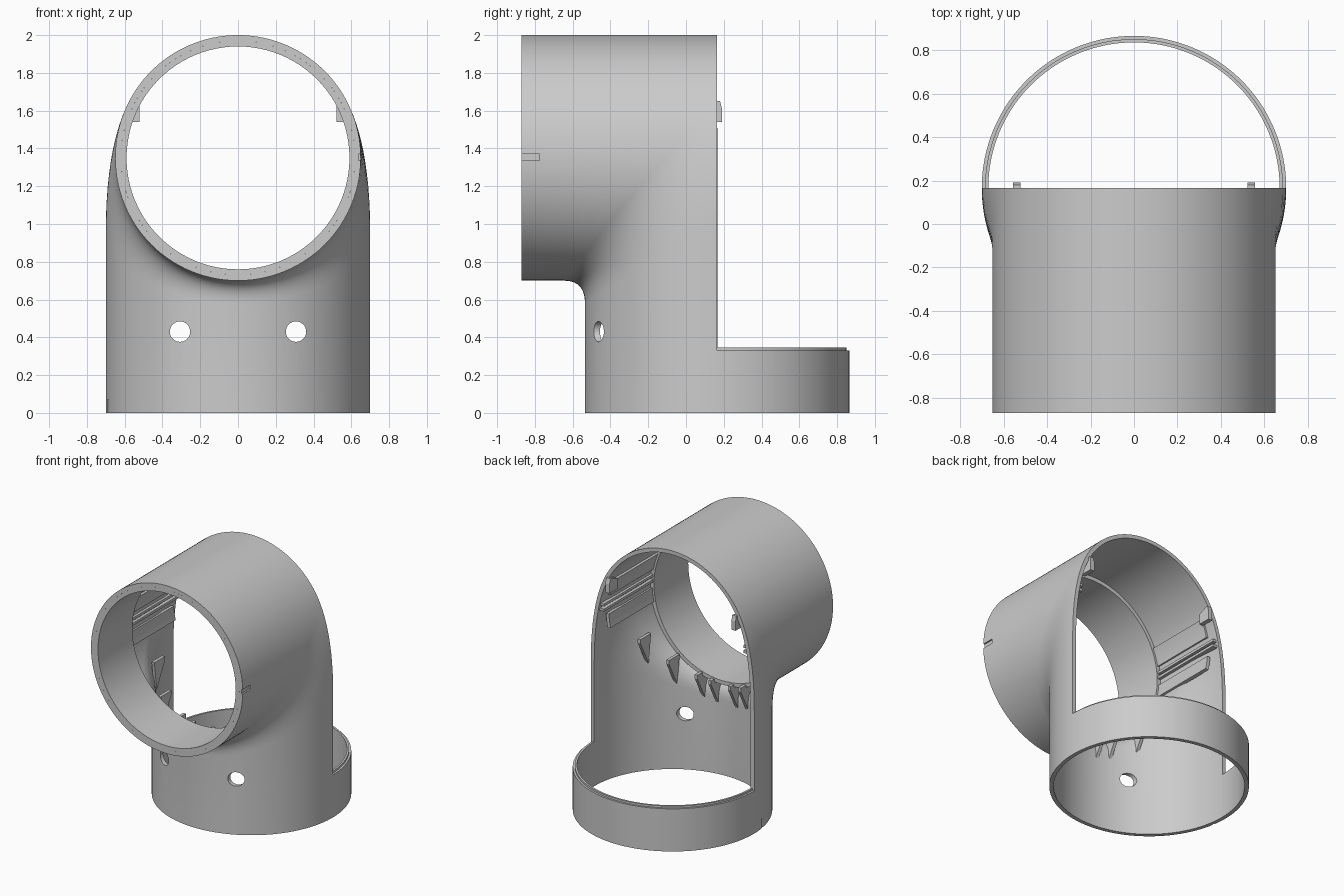
import bpy, bmesh
from math import sin, cos, pi, radians
from mathutils import Vector

if "Cube" in bpy.data.objects:
    bpy.data.objects.remove(bpy.data.objects["Cube"])

CY, RV = 0.165, 0.70          # upright tube: axis y, radius
CZ, RH = 1.35, 0.65           # horizontal tube: axis z, radius
FRONT, WALL = -0.87, 0.03
ROOT = bpy.context.scene.collection


def finish(bm, name, smooth=True):
    me = bpy.data.meshes.new(name)
    bm.to_mesh(me)
    bm.free()
    ob = bpy.data.objects.new(name, me)
    ROOT.objects.link(ob)
    if smooth:
        shade(ob)
    return ob


def select(ob):
    bpy.ops.object.select_all(action='DESELECT')
    ob.select_set(True)
    bpy.context.view_layer.objects.active = ob


def shade(ob):
    select(ob)
    bpy.ops.object.shade_smooth_by_angle(angle=radians(32))


def box(name, lo, hi):
    bm = bmesh.new()
    bmesh.ops.create_cube(bm, size=1)
    for v in bm.verts:
        v.co = [(a + b) / 2 + c * (b - a) for a, b, c in zip(lo, hi, v.co)]
    return finish(bm, name, False)


def prism(name, x0, x1, yz):
    """Extrude a y-z outline along x."""
    bm = bmesh.new()
    f = bm.faces.new([bm.verts.new((x0, y, z)) for y, z in yz])
    ext = bmesh.ops.extrude_face_region(bm, geom=[f])['geom']
    bmesh.ops.translate(bm, vec=(x1 - x0, 0, 0),
                        verts=[g for g in ext if isinstance(g, bmesh.types.BMVert)])
    bmesh.ops.recalc_face_normals(bm, faces=bm.faces)
    return finish(bm, name, False)


def sweep(name, profile, place, a0, a1, n, capped):
    """Sweep a closed profile round an arc; place(r, h, angle) gives the point."""
    bm = bmesh.new()
    rings = [[bm.verts.new(place(r, h, a0 + (a1 - a0) * i / n)) for r, h in profile]
             for i in range(n + 1)]
    k = len(profile)
    for A, B in zip(rings, rings[1:]):
        for j in range(k):
            bm.faces.new((A[j], A[(j + 1) % k], B[(j + 1) % k], B[j]))
    if capped:
        bm.faces.new(rings[0])
        bm.faces.new(rings[-1])
    else:
        bmesh.ops.remove_doubles(bm, verts=bm.verts, dist=1e-5)
    bmesh.ops.recalc_face_normals(bm, faces=bm.faces)
    return finish(bm, name)


# Elbow shell: upright columns that bend over into the horizontal tube
def column(phi):
    s = abs(phi) / (pi / 2)
    sign = 1 if phi >= 0 else -1
    x, y = RV * sin(abs(phi)), CY - RV * cos(phi)
    al = radians(-90 + 115 * s)
    p1 = Vector((x, y, CZ - RH * cos(phi) + 0.04 * s * s))
    p0 = p1 - Vector((0, 0, 0.12 + 0.32 * s * s))
    p2 = Vector((RH * cos(al), y - 0.11 * cos(phi), CZ + RH * sin(al)))
    pts = [Vector((x, y, 0))]
    for i in range(11):
        t = i / 10
        pts.append(p0 * (1 - t) ** 2 + p1 * 2 * t * (1 - t) + p2 * t * t)
    pts.append(Vector((p2.x, FRONT, p2.z)))
    return [Vector((p.x * sign, p.y, p.z)) for p in pts]


bm = bmesh.new()
N = 36
cols = [[bm.verts.new(p) for p in column(pi / 2 * i / N)] for i in range(-N, N + 1)]
M = 44
crown = []
for i in range(M + 1):
    a = radians(25 + 130 * i / M)
    crown.append([bm.verts.new((RH * cos(a), y, CZ + RH * sin(a))) for y in (CY, FRONT)])
for group in (cols, crown):
    for A, B in zip(group, group[1:]):
        for j in range(len(A) - 1):
            bm.faces.new((A[j], A[j + 1], B[j + 1], B[j]))
bmesh.ops.remove_doubles(bm, verts=bm.verts, dist=1e-4)
bmesh.ops.recalc_face_normals(bm, faces=bm.faces)
bm.normal_update()
top = max(bm.faces, key=lambda f: f.calc_center_median().z)
if top.normal.z < 0:
    bmesh.ops.reverse_faces(bm, faces=bm.faces)
shell = finish(bm, "elbow_shell", False)
sol = shell.modifiers.new("wall", 'SOLIDIFY')
sol.thickness, sol.offset, sol.use_even_offset = WALL, -1, True

# Cutters: two screw holes and two alignment notches
cutters = [box("cut_notch_side", (0.638, -0.9, 1.335), (0.7, -0.775, 1.37)),
           box("cut_notch_base", (-0.75, 0.03, -0.05), (-0.685, 0.06, 0.07))]
for x in (-0.307, 0.307):
    bm = bmesh.new()
    bmesh.ops.create_cone(bm, cap_ends=True, segments=32, radius1=0.054,
                          radius2=0.054, depth=0.4)
    for v in bm.verts:
        v.co = (v.co.x + x, v.co.z - 0.45, v.co.y + 0.43)
    bmesh.ops.recalc_face_normals(bm, faces=bm.faces)
    cutters.append(finish(bm, "cut_screw_hole", False))
for c in cutters:
    c.hide_render = True
    m = shell.modifiers.new("cut", 'BOOLEAN')
    m.operation, m.object, m.solver = 'DIFFERENCE', c, 'EXACT'
select(shell)
for m in list(shell.modifiers):
    bpy.ops.object.modifier_apply(modifier=m.name)
for c in cutters:
    bpy.data.objects.remove(c)
shade(shell)

# Rear half of the base collar, with a stepped inner lip
sweep("base_collar", [(0.67, 0), (RV, 0), (RV, 0.33), (0.685, 0.33), (0.685, 0.345), (0.67, 0.345)],
      lambda r, h, a: (r * cos(a), CY + r * sin(a), h), 0, pi, 64, True)

# Thick sleeve lining the front opening
sweep("front_sleeve", [(0.59, FRONT), (0.62, FRONT), (0.62, -0.45), (0.59, -0.45)],
      lambda r, h, a: (r * cos(a), h, CZ + r * sin(a)), 0, 2 * pi, 96, False)

# Inner details, mirrored left and right
for s, side in ((1, "right"), (-1, "left")):
    # Snap clips that stand proud of the rear edge
    x0, x1 = sorted((s * 0.522, s * 0.557))
    prism("snap_clip_" + side, x0, x1,
          [(0.09, 1.54), (0.19, 1.54), (0.19, 1.61), (0.18, 1.65), (0.165, 1.65), (0.09, 1.62)])
    # Slide rails along the side walls
    for z in (1.375, 1.415):
        x0, x1 = sorted((s * 0.596, s * 0.636))
        box("slide_rail_" + side, (x0, -0.45, z - 0.01), (x1, 0.15, z + 0.01))
    # Raised wall pads above and below the rails
    for a0, a1 in ((11, 24), (-13, -3)):
        sweep("wall_pad_" + side, [(0.605, -0.45), (0.63, -0.45), (0.63, 0.08), (0.605, 0.08)],
              lambda r, h, a: (s * r * cos(a), h, CZ + r * sin(a)),
              radians(a0), radians(a1), 6, True)
    # Gussets under the sleeve
    for deg in (-30, -52, -72, -82):
        x = 0.6 * cos(radians(deg))
        zt = CZ + 0.6 * sin(radians(deg))
        yw = CY - (0.67 ** 2 - x * x) ** 0.5
        prism("gusset_" + side, s * x - 0.012, s * x + 0.012,
              [(yw - 0.01, zt - 0.22), (yw - 0.04, zt), (yw + 0.09, zt), (yw + 0.09, zt - 0.03)])
